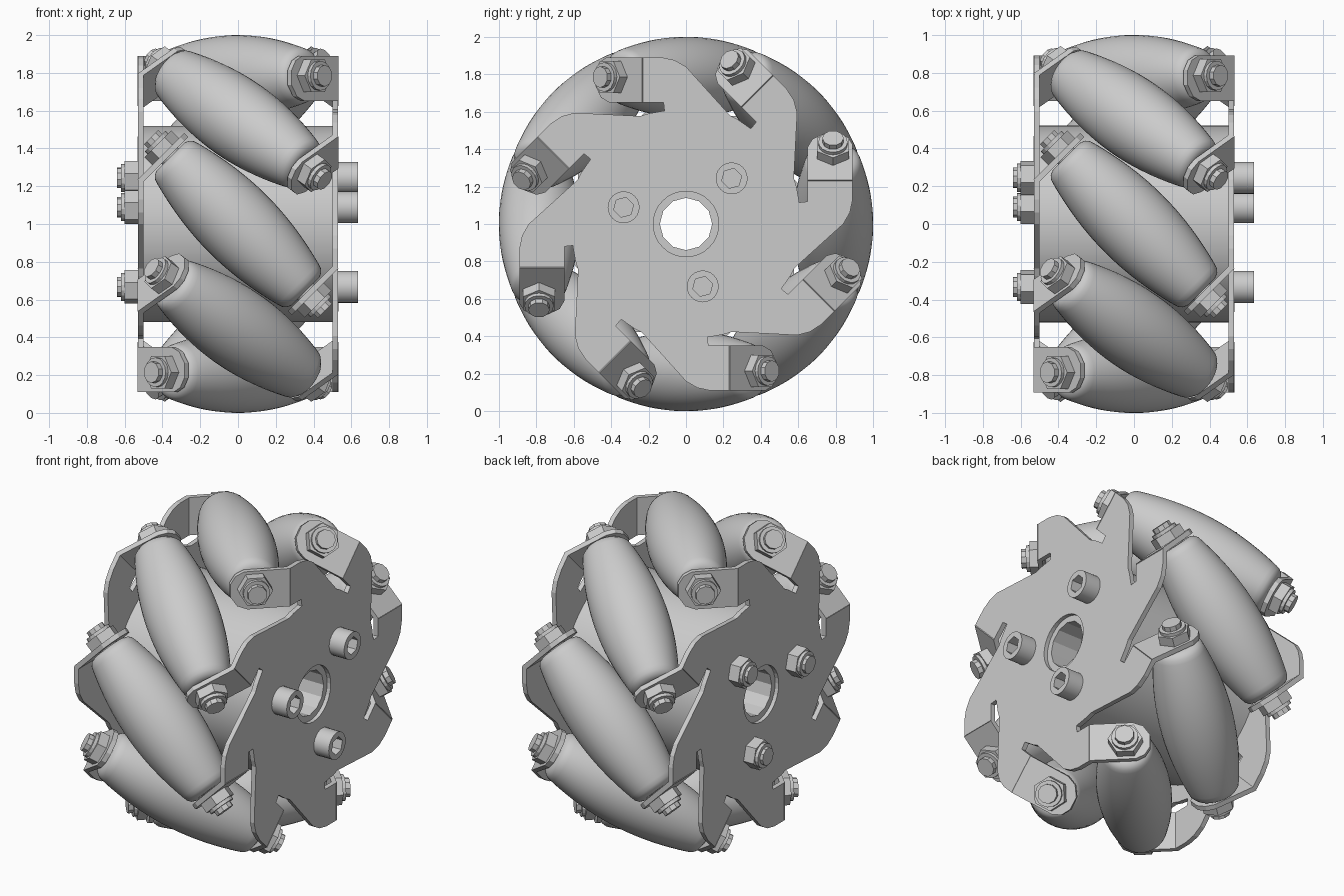
import bpy, bmesh
from math import pi, sin, cos, sqrt, radians
from mathutils import Matrix, Vector

cube = bpy.data.objects.get("Cube")
if cube:
    bpy.data.objects.remove(cube)

metal = bpy.data.materials.new("plain_grey")
metal.use_nodes = True
GREY = (0.6, 0.6, 0.6, 1)
metal.diffuse_color = GREY
metal.node_tree.nodes["Principled BSDF"].inputs["Base Color"].default_value = GREY

# Wheel frame: local z runs along the wheel axis, local x and y span its face
WHEEL = Matrix.Translation((0, 0, 1)) @ Matrix(((0, 0, 1, 0), (1, 0, 0, 0), (0, 1, 0, 0), (0, 0, 0, 1)))
COUNT = 8
AXLE_R = 0.785          # distance from the wheel axis to each roller axle
PLATE_X, THICK = 0.5, 0.03


def spin(angle, axis="Z"):
    return Matrix.Rotation(angle, 4, axis)


def circle(radius, sides, turn=0.0):
    return [(radius * cos(turn + 2 * pi * i / sides), radius * sin(turn + 2 * pi * i / sides))
            for i in range(sides)]


def slab(bm, loops, z0, z1, matrix=Matrix()):
    """Flat outline, with optional hole loops, extruded from z0 to z1."""
    edges = []
    verts = []
    for loop in loops:
        ring = [bm.verts.new((x, y, z0)) for x, y in loop]
        edges += [bm.edges.new((ring[i - 1], ring[i])) for i in range(len(ring))]
        verts += ring
    if len(loops) == 1:
        faces = [bm.faces.new(verts)]
    else:
        filled = bmesh.ops.triangle_fill(bm, edges=edges, use_beauty=True)
        faces = [g for g in filled["geom"] if isinstance(g, bmesh.types.BMFace)]
    out = bmesh.ops.extrude_face_region(bm, geom=faces, use_keep_orig=True)
    top = [g for g in out["geom"] if isinstance(g, bmesh.types.BMVert)]
    bmesh.ops.translate(bm, verts=top, vec=(0, 0, z1 - z0))
    bmesh.ops.transform(bm, matrix=matrix, verts=verts + top)


def lathe(bm, profile, sides):
    """Closed solid turned around z from (radius, z) points."""
    rings = [[bm.verts.new((x, y, z)) for x, y in circle(r, sides)] for r, z in profile]
    for a, b in zip(rings, rings[1:]):
        for i in range(sides):
            bm.faces.new((a[i - 1], a[i], b[i], b[i - 1]))
    bm.faces.new(rings[0])
    bm.faces.new(rings[-1])


def make_mesh(name, bm, smooth=False):
    bmesh.ops.recalc_face_normals(bm, faces=bm.faces)
    mesh = bpy.data.meshes.new(name)
    bm.to_mesh(mesh)
    bm.free()
    mesh.materials.append(metal)
    if smooth:
        mesh.shade_smooth()
        mesh.set_sharp_from_angle(angle=radians(35))
    return mesh


def place(name, mesh, matrix):
    obj = bpy.data.objects.new(name, mesh)
    obj.matrix_world = WHEEL @ matrix
    bpy.context.collection.objects.link(obj)


# Central drum and bushing
bm = bmesh.new()
slab(bm, [circle(0.52, 64), circle(0.16, 64)], -PLATE_X, PLATE_X)
place("drum", make_mesh("drum", bm, True), Matrix())
bm = bmesh.new()
slab(bm, [circle(0.19, 12), circle(0.14, 12)], -0.505, 0.505)
place("bushing", make_mesh("bushing", bm), Matrix())

# Tilted axle frame of one roller, relative to its arm
AXLE = Matrix.Translation((AXLE_R, 0, 0)) @ spin(-pi / 4, "X")

# Side plate: pinwheel outline with a bent tab on every arm
arm = [(0.58, -0.235), (0.79, -0.045), (0.84, 0.0), (0.875, 0.06), (0.89, 0.13),
       (0.89, 0.23), (0.65, 0.23), (0.65, 0.12), (0.605, 0.115), (0.59, 0.2)]
tab = [(-0.135, -0.21), (0.105, -0.21), (0.105, 0.06), (0.08, 0.11), (0.03, 0.14),
       (-0.05, 0.14), (-0.11, 0.1), (-0.135, 0.04)]
outline = []
for k in range(COUNT):
    turn = spin(2 * pi * k / COUNT)
    outline += [(turn @ Vector((u, v, 0))).to_2d() for u, v in arm]
bm = bmesh.new()
slab(bm, [outline, circle(0.175, 32)], PLATE_X, PLATE_X + THICK)
for k in range(COUNT):
    slab(bm, [tab], 0.512, 0.542, spin(2 * pi * k / COUNT) @ AXLE)
plate_mesh = make_mesh("side_plate", bm)

# Barrel roller, curved so the whole wheel stays round
half = []
for i in range(11):
    s = 0.45 * i / 10
    half.append((1 - sqrt(AXLE_R ** 2 + s * s / 2), s))
end_r = half[-1][0]
half += [(end_r - 0.008, 0.475), (end_r - 0.025, 0.495), (end_r - 0.05, 0.505)]
bm = bmesh.new()
lathe(bm, [(r, -s) for r, s in reversed(half[1:])] + half, 40)
roller_mesh = make_mesh("roller", bm, True)

# Axle nut: washer stub, hexagon, collar and bolt tip
bm = bmesh.new()
slab(bm, [circle(0.06, 16)], 0.49, 0.55)
slab(bm, [circle(0.1, 6, pi / 6)], 0.54, 0.6)
slab(bm, [circle(0.078, 16)], 0.6, 0.62)
slab(bm, [circle(0.057, 10)], 0.62, 0.65)
nut_mesh = make_mesh("axle_nut", bm)

sides = {"left": Matrix(), "right": spin(pi, "Y")}
for side, flip in sides.items():
    place(side + "_side_plate", plate_mesh, flip)
for k in range(COUNT):
    turn = spin(2 * pi * k / COUNT)
    place(f"roller_{k + 1}", roller_mesh, turn @ AXLE)
    for side, flip in sides.items():
        place(f"{side}_axle_nut_{k + 1}", nut_mesh, flip @ turn @ AXLE)

# Three through bolts: socket heads on one side, nuts on the other
bm = bmesh.new()
slab(bm, [circle(0.085, 24), circle(0.055, 6, pi / 6)], 0.53, 0.635)
slab(bm, [circle(0.08, 24)], 0.52, 0.565)
head_mesh = make_mesh("socket_head", bm, True)
bm = bmesh.new()
slab(bm, [circle(0.092, 6)], -0.6, -0.53)
slab(bm, [circle(0.075, 16)], -0.62, -0.6)
slab(bm, [circle(0.055, 10)], -0.64, -0.62)
hub_nut_mesh = make_mesh("hub_nut", bm)
for i in range(3):
    spot = spin(radians(45 + 120 * i)) @ Matrix.Translation((0.345, 0, 0))
    place(f"socket_head_{i + 1}", head_mesh, spot)
    place(f"hub_nut_{i + 1}", hub_nut_mesh, spot)
